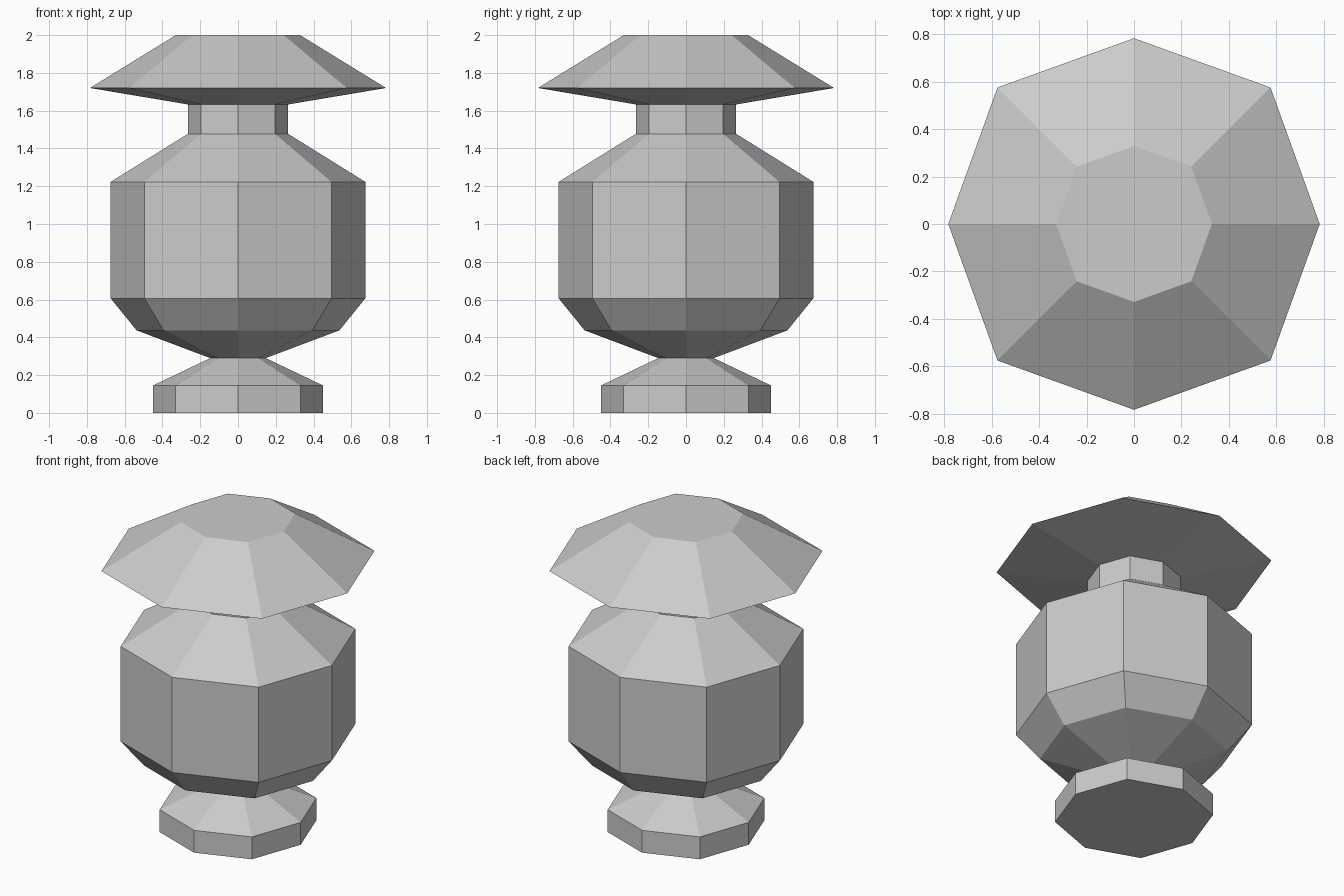
import bpy, bmesh

if "Cube" in bpy.data.objects:
    bpy.data.objects.remove(bpy.data.objects["Cube"])

DIAGONAL = 0.735  # diagonal corners, as a fraction of the axis radius
CORNERS = [(1, 0), (DIAGONAL, DIAGONAL), (0, 1), (-DIAGONAL, DIAGONAL),
           (-1, 0), (-DIAGONAL, -DIAGONAL), (0, -1), (DIAGONAL, -DIAGONAL)]


def turned_part(name, profile, cap_bottom=False, cap_top=False):
    """Eight-sided turned part from (radius, height) pairs, bottom to top."""
    bm = bmesh.new()
    rings = [[bm.verts.new((r * x, r * y, z)) for x, y in CORNERS]
             for r, z in profile]
    for low, high in zip(rings, rings[1:]):
        for i in range(8):
            j = (i + 1) % 8
            bm.faces.new((low[i], low[j], high[j], high[i]))
    if cap_bottom:
        bm.faces.new(rings[0][::-1])
    if cap_top:
        bm.faces.new(rings[-1])
    mesh = bpy.data.meshes.new(name)
    bm.to_mesh(mesh)
    bm.free()
    obj = bpy.data.objects.new(name, mesh)
    bpy.context.collection.objects.link(obj)
    return obj


# Foot, narrowing to the waist
turned_part("foot", [(0.45, 0), (0.45, 0.145), (0.147, 0.29)], cap_bottom=True)

# Bulging body, from the waist up to the shoulder
turned_part("body", [(0.147, 0.29), (0.537, 0.437), (0.674, 0.606),
                     (0.674, 1.223), (0.266, 1.477)])

# Straight neck
turned_part("neck", [(0.266, 1.477), (0.266, 1.633)])

# Wide lid with a flat top
turned_part("lid", [(0.266, 1.633), (0.784, 1.72), (0.329, 2.0)], cap_top=True)
